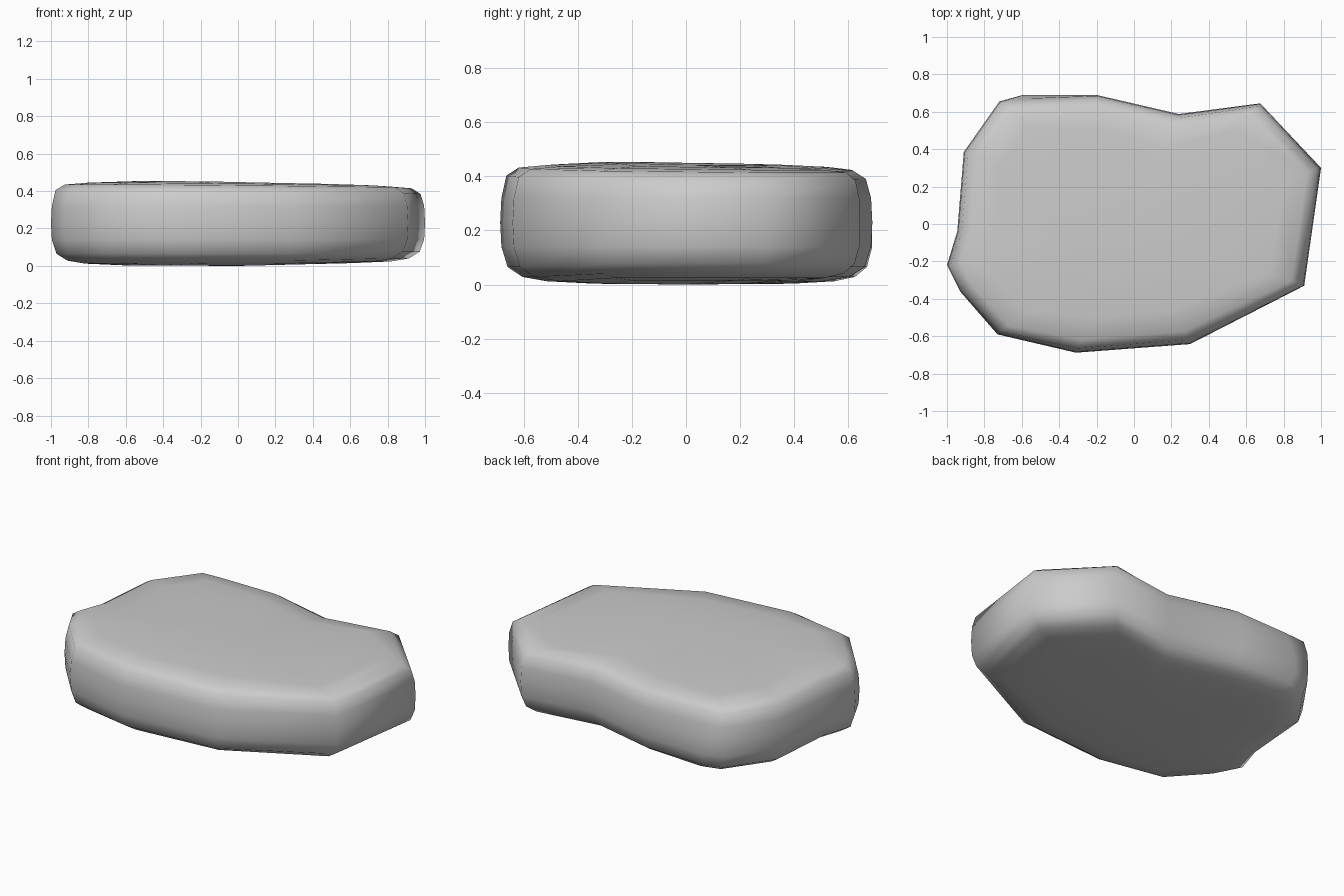
import bpy, bmesh, math
from mathutils import Vector

if "Cube" in bpy.data.objects:
    bpy.data.objects.remove(bpy.data.objects["Cube"])

# Outline of the stone seen from above, counter-clockwise
outline = [(1.0, .30), (.675, .645), (.24, .588), (-.2, .69), (-.6, .693),
           (-.72, .655), (-.91, .385), (-.945, -.04), (-1.0, -.22),
           (-.93, -.36), (-.73, -.59), (-.31, -.688), (.30, -.642), (.91, -.33)]
# Side profile: inset from the outline, height
profile = [(.40, .003), (.19, .012), (.09, .028), (.03, .065), (.005, .14), (0, .23),
           (.005, .32), (.025, .395), (.075, .425), (.20, .435), (.45, .443)]
CHIP = 4   # outline corner that only bulges low down

bm = bmesh.new()
rings = []
for inset, z in profile:
    ring = []
    for i, (x, y) in enumerate(outline):
        p = Vector((x, y))
        d = inset
        if i == CHIP and z > .2:
            d += .03 * min(1, (z - .2) / .15)
        if x > .5 and z < .1:          # underside rises a little on the right
            h = z + .012
        elif z > .39:                  # top slopes gently down to the right and back
            h = z - .008 * x - .008 * y
        else:
            h = z
        p -= p.normalized() * d
        ring.append(bm.verts.new((p.x, p.y, h)))
    rings.append(ring)

# Skin the rings and close both ends with fans
n = len(outline)
for a, b in zip(rings, rings[1:]):
    for i in range(n):
        j = (i + 1) % n
        bm.faces.new((a[i], a[j], b[j], b[i]))
for ring, z in ((rings[0], 0), (rings[-1], .443)):
    c = bm.verts.new((0, 0, z))
    for i in range(n):
        bm.faces.new((ring[i], ring[(i + 1) % n], c))
bmesh.ops.recalc_face_normals(bm, faces=bm.faces)

mesh = bpy.data.meshes.new("flat_stone")
bm.to_mesh(mesh)
bm.free()
stone = bpy.data.objects.new("flat_stone", mesh)
bpy.context.collection.objects.link(stone)
bpy.context.view_layer.objects.active = stone
stone.select_set(True)
bpy.ops.object.shade_smooth_by_angle(angle=math.radians(60))
